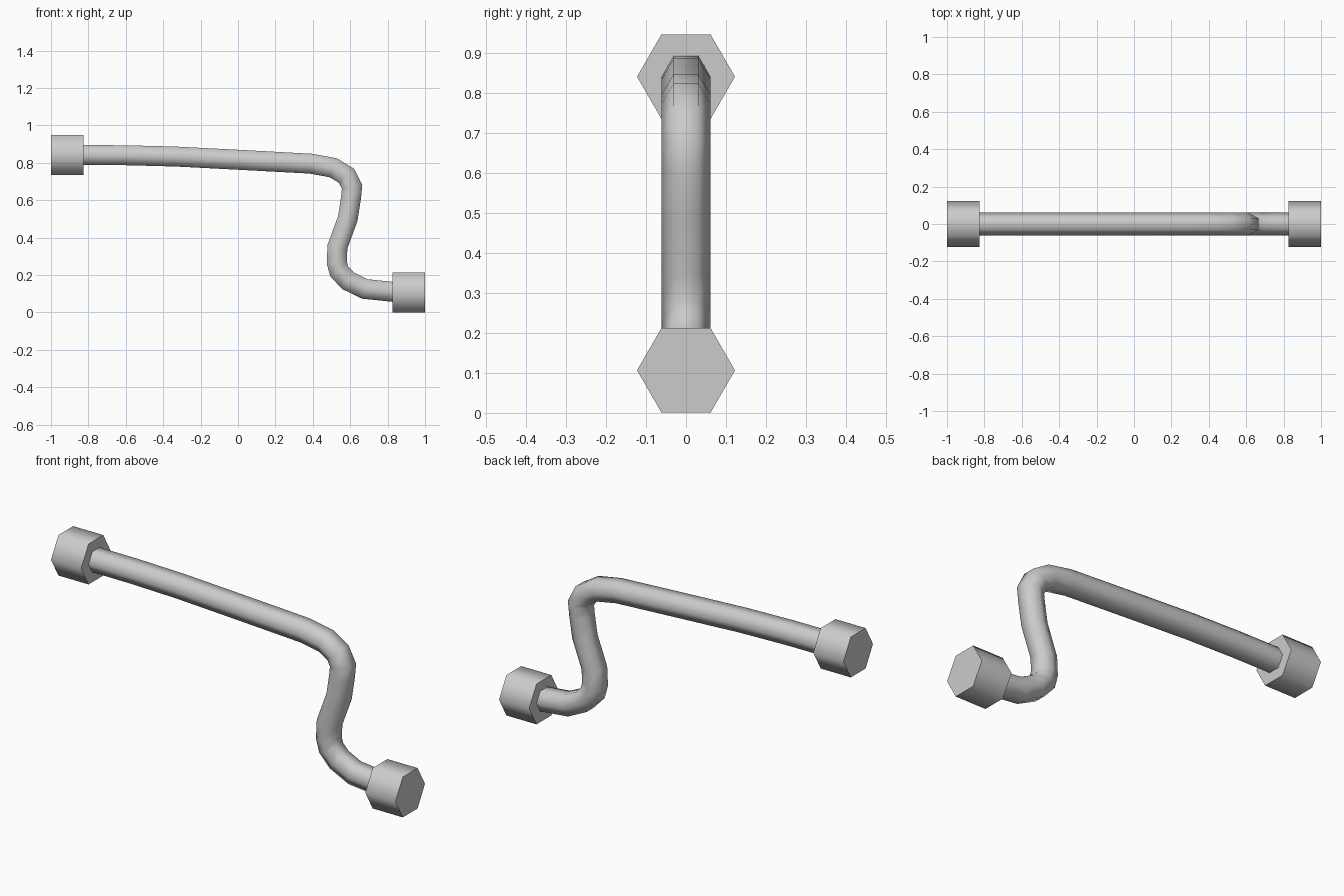
import bpy, bmesh, math
from mathutils import Vector

if "Cube" in bpy.data.objects:
    bpy.data.objects.remove(bpy.data.objects["Cube"])


def hex_sweep(name, path, radius):
    """Sweep a six-sided section along an XZ path with mitred joints and closed ends."""
    pts = [Vector((x, 0, z)) for x, z in path]
    bm = bmesh.new()
    rings = []
    for i, p in enumerate(pts):
        d_in = (p - pts[i - 1]).normalized() if i else Vector((1, 0, 0))
        d_out = (pts[i + 1] - p).normalized() if i < len(pts) - 1 else Vector((1, 0, 0))
        if i in (0, len(pts) - 1):
            d_in = d_out = Vector((1, 0, 0))
        tangent = (d_in + d_out).normalized()
        normal = Vector((-tangent.z, 0, tangent.x)) / tangent.dot(d_in)
        ring = []
        for k in range(6):
            a = k * math.pi / 3
            ring.append(bm.verts.new(
                p + Vector((0, 1, 0)) * radius * math.cos(a) + normal * radius * math.sin(a)))
        rings.append(ring)
    for a, b in zip(rings, rings[1:]):
        for k in range(6):
            n = (k + 1) % 6
            bm.faces.new((a[k], a[n], b[n], b[k]))
    bm.faces.new(rings[0])
    bm.faces.new(rings[-1])
    bmesh.ops.recalc_face_normals(bm, faces=bm.faces)
    mesh = bpy.data.meshes.new(name)
    bm.to_mesh(mesh)
    bm.free()
    obj = bpy.data.objects.new(name, mesh)
    bpy.context.collection.objects.link(obj)
    bpy.ops.object.select_all(action='DESELECT')
    obj.select_set(True)
    bpy.context.view_layer.objects.active = obj
    bpy.ops.object.shade_smooth_by_angle(angle=math.radians(65))
    return obj


# Bent pipe
hex_sweep("bent_pipe", [
    (-0.835, 0.841), (-0.60, 0.840), (-0.33, 0.833), (0.00, 0.816), (0.39, 0.795),
    (0.51, 0.773), (0.58, 0.730), (0.610, 0.671), (0.604, 0.612),
    (0.587, 0.502), (0.532, 0.352), (0.528, 0.268), (0.541, 0.220),
    (0.588, 0.169), (0.679, 0.125), (0.835, 0.109)], 0.0615)

# Hexagonal end nuts
hex_sweep("upper_nut", [(-1.0, 0.841), (-0.825, 0.841)], 0.1225)
hex_sweep("lower_nut", [(0.825, 0.1065), (1.0, 0.1065)], 0.1225)
